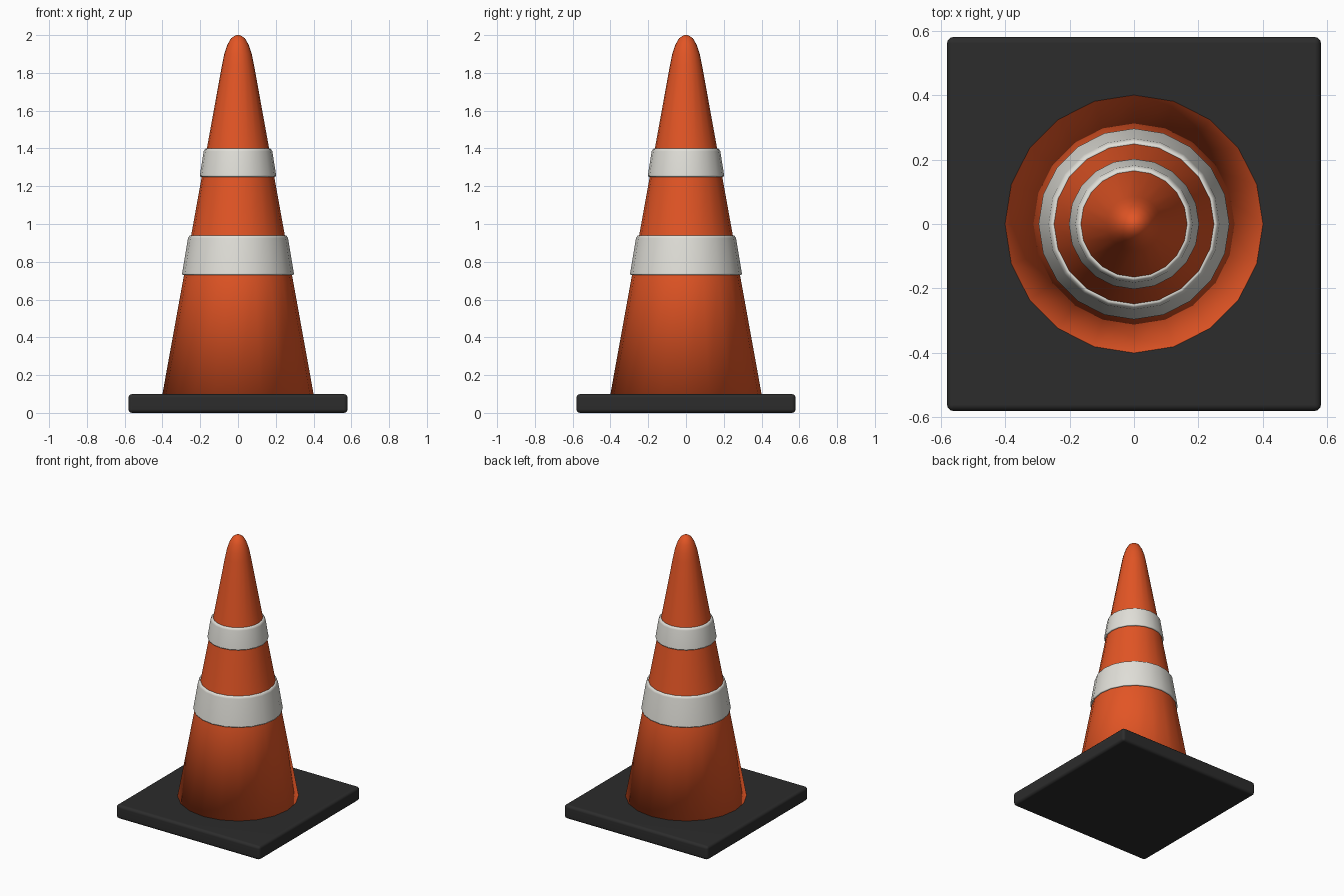
import bpy, bmesh, math

cube = bpy.data.objects.get("Cube")
if cube:
    bpy.data.objects.remove(cube, do_unlink=True)

SIDES = 20


def material(name, rgb):
    m = bpy.data.materials.new(name)
    m.use_nodes = True
    m.diffuse_color = (*rgb, 1)
    m.node_tree.nodes["Principled BSDF"].inputs["Base Color"].default_value = (*rgb, 1)
    return m


orange = material("safety orange", (0.76, 0.09, 0.018))
white = material("reflective white", (0.75, 0.74, 0.69))
black = material("black rubber", (0.025, 0.025, 0.025))


def finish(name, bm, mat):
    bmesh.ops.recalc_face_normals(bm, faces=bm.faces)
    mesh = bpy.data.meshes.new(name)
    bm.to_mesh(mesh)
    bm.free()
    mesh.materials.append(mat)
    mesh.shade_smooth()
    obj = bpy.data.objects.new(name, mesh)
    bpy.context.collection.objects.link(obj)
    return obj


def lathe(name, profile, mat, closed=False):
    """Turn (radius, height) points into rings; cap the ends or join them."""
    bm = bmesh.new()
    rings = []
    for r, z in profile:
        rings.append([bm.verts.new((r * math.cos(math.tau * i / SIDES),
                                    r * math.sin(math.tau * i / SIDES), z))
                      for i in range(SIDES)])
    pairs = list(zip(rings, rings[1:]))
    if closed:
        pairs.append((rings[-1], rings[0]))
    else:
        bm.faces.new(rings[0])
        bm.faces.new(rings[-1])
    for a, b in pairs:
        for i in range(SIDES):
            j = (i + 1) % SIDES
            bm.faces.new((a[i], a[j], b[j], b[i]))
    return finish(name, bm, mat)


def cone_radius(z):
    return 0.4 - 0.181 * (z - 0.1)


# Square foot with softened edges
bm = bmesh.new()
bmesh.ops.create_cube(bm, size=1)
for v in bm.verts:
    v.co = (v.co.x * 1.16, v.co.y * 1.16, v.co.z * 0.1 + 0.05)
bmesh.ops.bevel(bm, geom=bm.edges[:], offset=0.02, segments=3,
                profile=0.5, affect='EDGES')
base = finish("base_plate", bm, black)
mod = base.modifiers.new("flat face normals", 'WEIGHTED_NORMAL')
mod.keep_sharp = True

# Tapered body with a rounded tip
body = [(cone_radius(z), z) for z in (0.1, 0.73, 0.94, 1.25, 1.4, 1.84)]
body += [(0.073, 1.90), (0.056, 1.95), (0.036, 1.984), (0.015, 1.998), (0.003, 2.0)]
lathe("cone_body", body, orange)

# Raised reflective collars
for name, low, high in (("lower_band", 0.73, 0.94), ("upper_band", 1.25, 1.4)):
    r0, r1 = cone_radius(low), cone_radius(high)
    band = lathe(name, [(r0 - 0.01, low), (r0 + 0.006, low), (r0 + 0.01, low + 0.008),
                        (r1 + 0.017, high - 0.015), (r1 + 0.010, high - 0.003),
                        (r1 + 0.004, high), (r1 - 0.01, high)], white, closed=True)
    band.modifiers.new("flat face normals", 'WEIGHTED_NORMAL')
